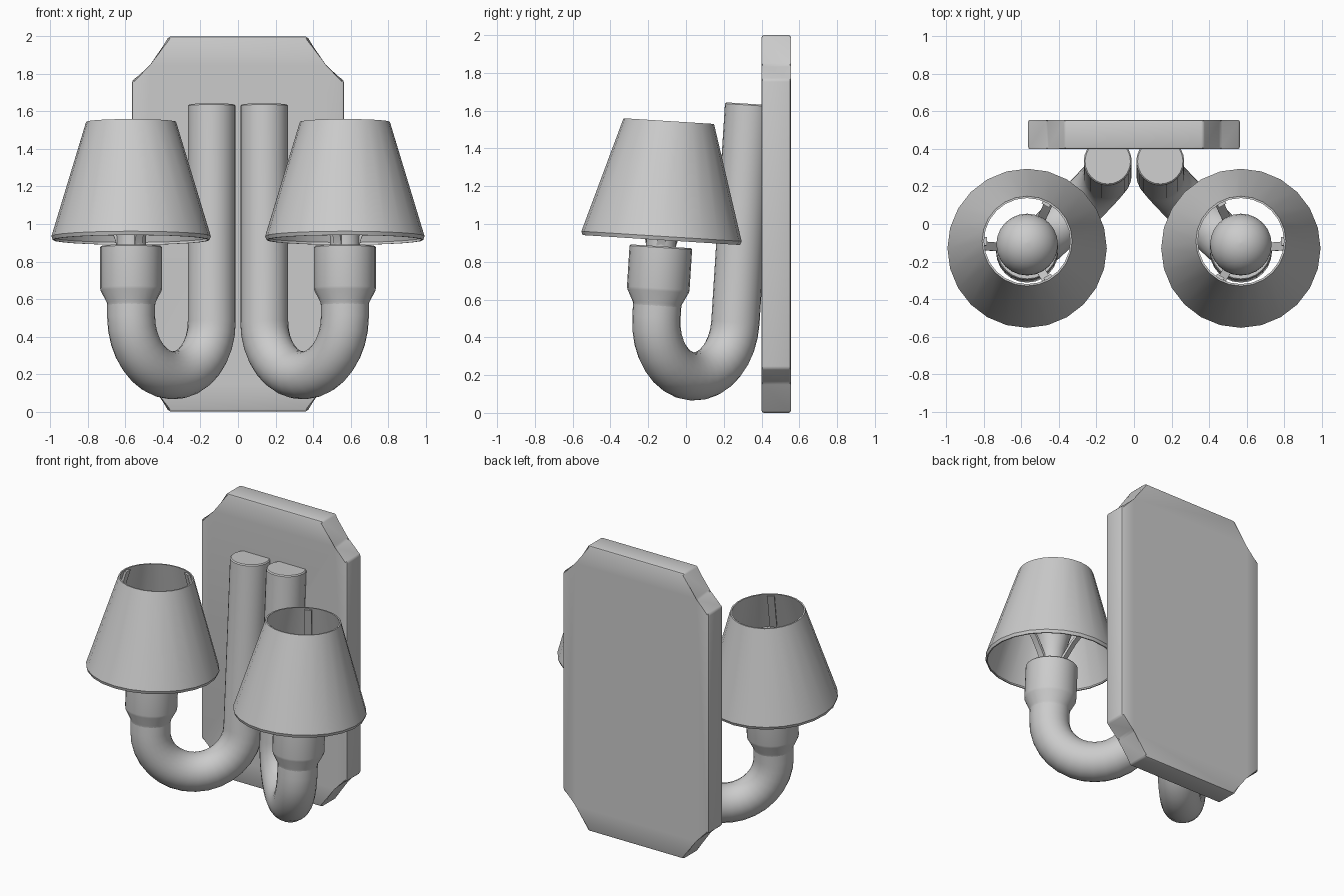
import bpy, bmesh, math
from mathutils import Vector, Matrix

if "Cube" in bpy.data.objects:
    bpy.data.objects.remove(bpy.data.objects["Cube"])

SIDES = 24
TILT = Matrix.Rotation(math.radians(-3.6), 4, 'X')   # lamps lean back slightly
LAMP = Vector((0.57, -0.188, 0))                      # lamp axis before tilting
STEM = Vector((0.14, 0.231, 0))                       # stem axis before tilting


def finish(name, bm, mirror=True):
    bmesh.ops.recalc_face_normals(bm, faces=bm.faces)
    me = bpy.data.meshes.new(name)
    bm.to_mesh(me)
    bm.free()
    ob = bpy.data.objects.new(name, me)
    bpy.context.collection.objects.link(ob)
    if mirror:
        me.transform(TILT)
        mod = ob.modifiers.new("mirror", 'MIRROR')
        mod.use_mirror_merge = False
    bpy.ops.object.select_all(action='DESELECT')
    ob.select_set(True)
    bpy.context.view_layer.objects.active = ob
    bpy.ops.object.shade_smooth_by_angle(angle=math.radians(35))
    return ob


def skin(bm, rings, loop=False):
    """Bridge rings of points; cap the ends unless the rings form a loop."""
    vs = [[bm.verts.new(p) for p in r] for r in rings]
    n = len(vs[0])
    for a, b in zip(vs, vs[1:] + (vs[:1] if loop else [])):
        for i in range(n):
            j = (i + 1) % n
            bm.faces.new((a[i], a[j], b[j], b[i]))
    if not loop:
        bm.faces.new(vs[0])
        bm.faces.new(vs[-1])


def ring(c, ax, ay, r):
    return [c + (ax * math.cos(t) + ay * math.sin(t)) * r
            for t in (2 * math.pi * i / SIDES for i in range(SIDES))]


def lathe(name, profile, loop=False):
    bm = bmesh.new()
    skin(bm, [ring(LAMP + Vector((0, 0, z)), Vector((1, 0, 0)), Vector((0, 1, 0)), r)
              for r, z in profile], loop)
    return finish(name, bm)


# Back plate with stepped corners
quarter = [(0.37, 1.0), (0.46, 0.84), (0.565, 0.765)]
outline = quarter + [(x, -z) for x, z in reversed(quarter)]
outline += [(-x, -z) for x, z in outline]
bm = bmesh.new()
skin(bm, [[Vector((x, y, z + 1)) for x, z in outline] for y in (0.40, 0.555)])
bmesh.ops.bevel(bm, geom=bm.edges[:], offset=0.012, segments=2, profile=0.5,
                affect='EDGES')
finish("back_plate", bm, mirror=False)

# J-shaped arms: straight stem, half-circle bend, short rise
span = LAMP - STEM
u, R, zc, r = span.normalized(), span.length / 2, 0.495, 0.128
up = Vector((0, 0, 1))
side = u.cross(up)
mid = (LAMP + STEM) / 2 + up * zc
rings = [ring(STEM + up * 1.654, u, side, r - 0.007),
         ring(STEM + up * 1.647, u, side, r)]
for i in range(17):
    a = math.pi + math.pi * i / 16
    out = u * math.cos(a) + up * math.sin(a)
    rings.append(ring(mid + out * R, -out, side, r))
rings.append(ring(LAMP + up * 0.58, -u, side, r))
bm = bmesh.new()
skin(bm, rings)
finish("arm", bm)

# Flared lamp sockets
lathe("socket", [(0.127, 0.55), (0.13, 0.57), (0.163, 0.635), (0.166, 0.65),
                 (0.166, 0.865), (0.16, 0.872)])

# Bulbs: narrow neck swelling into a sphere
bulb = [(0.08, 0.86), (0.08, 0.92), (0.085, 0.98), (0.105, 1.07)]
for i in range(12):
    a = math.radians(-42 + 131 * i / 11)
    bulb.append((0.165 * math.cos(a), 1.24 + 0.165 * math.sin(a)))
lathe("bulb", bulb)

# Thin conical lamp shades, open at both ends
T = 0.01
lathe("lamp_shade", [(0.418, 0.905), (0.425, 0.925), (0.24, 1.536),
                     (0.24 - T, 1.536), (0.425 - T, 0.918), (0.41, 0.905)], loop=True)

# Three bent strips carrying each shade
strip = [(0.075, 0.865), (0.09, 0.92), (0.15, 1.02), (0.24, 1.13),
         (0.318, 1.23), (0.232, 1.525)]
bm = bmesh.new()
for deg in (0, 117, 240):
    d = Vector((math.cos(math.radians(deg)), math.sin(math.radians(deg)), 0))
    w = up.cross(d) * 0.023
    skin(bm, [[LAMP + up * z + d * rr + o for o in (w, -w, -w - d * 0.018, w - d * 0.018)]
              for rr, z in strip])
finish("shade_support", bm)
